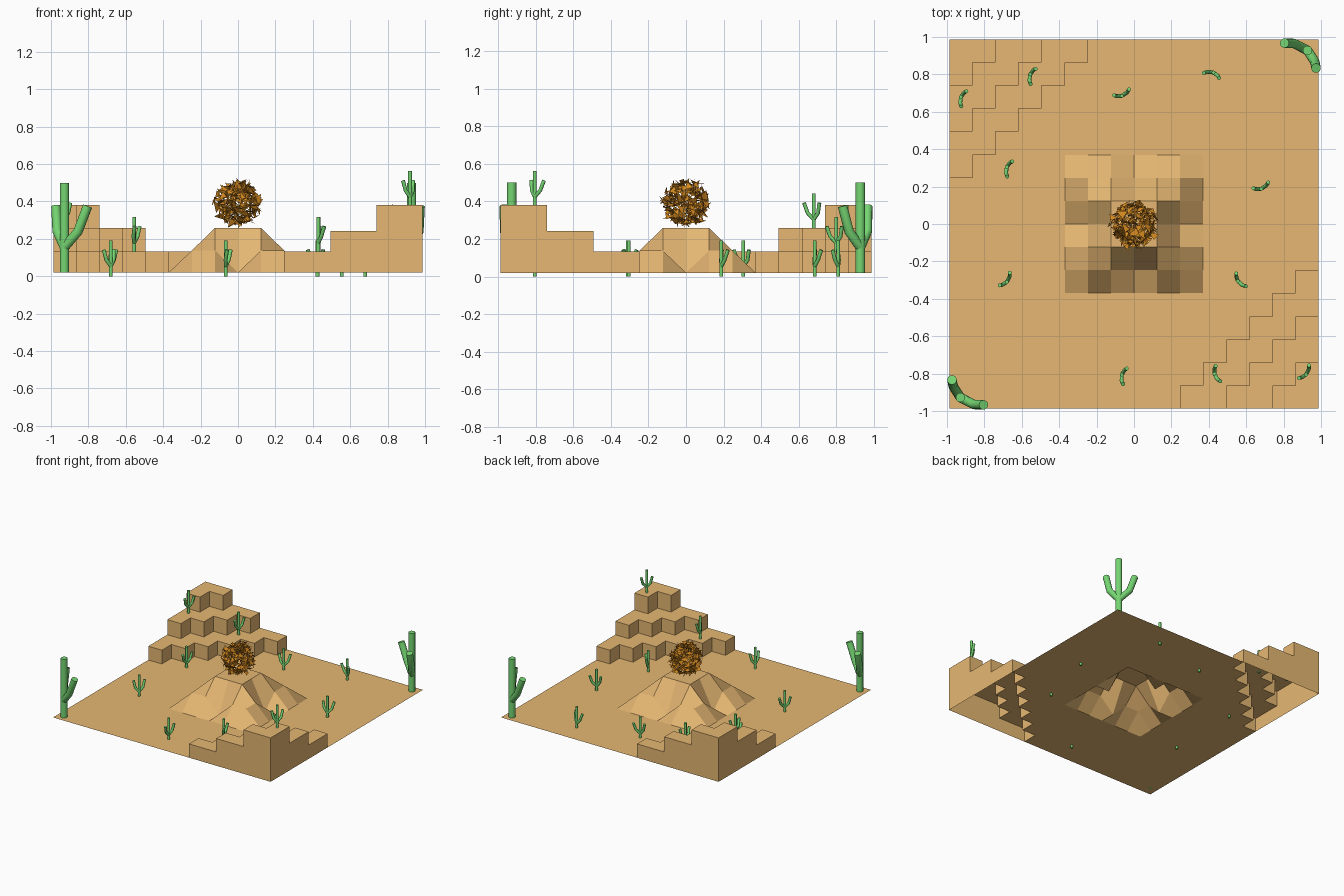
import bpy, bmesh, math, random
from mathutils import Vector

if "Cube" in bpy.data.objects:
    bpy.data.objects.remove(bpy.data.objects["Cube"])

random.seed(4)
C = 1.974 / 16         # size of one ground cell
FLOOR = 0.02


def material(name, rgb):
    m = bpy.data.materials.new(name)
    m.diffuse_color = (*rgb, 1)
    m.use_nodes = True
    m.node_tree.nodes["Principled BSDF"].inputs["Base Color"].default_value = m.diffuse_color
    return m


SAND = material("sand", (0.79, 0.475, 0.17))
GREEN = material("cactus_green", (0.18, 0.67, 0.17))
ORANGE = material("dry_orange", (0.68, 0.26, 0.015))


def finish(bm, name, mat, merge=True):
    if merge:
        bmesh.ops.remove_doubles(bm, verts=bm.verts, dist=1e-4)
    me = bpy.data.meshes.new(name)
    bm.to_mesh(me)
    bm.free()
    me.materials.append(mat)
    ob = bpy.data.objects.new(name, me)
    bpy.context.collection.objects.link(ob)
    return ob


# desert floor with two stepped corners, open beneath and open under the hill
def height(i, j):
    if not (0 <= i < 16 and 0 <= j < 16):
        return FLOOR
    for d, middle_z in ((i + 15 - j, 0.257), (15 - i + j, 0.243)):
        if d <= 1:
            return 0.38
        if d <= 3:
            return middle_z
        if d <= 5:
            return 0.133
    return FLOOR


bm = bmesh.new()


def quad(*pts):
    bm.faces.new([bm.verts.new(p) for p in pts])


for i in range(16):
    for j in range(16):
        x0, y0 = (i - 8) * C, (j - 8) * C
        x1, y1 = x0 + C, y0 + C
        h = height(i, j)
        if not (5 <= i <= 10 and 5 <= j <= 10):
            quad((x0, y0, h), (x1, y0, h), (x1, y1, h), (x0, y1, h))
        # risers down to each lower neighbour
        for di, dj, a, b in ((1, 0, (x1, y0), (x1, y1)), (-1, 0, (x0, y1), (x0, y0)),
                             (0, 1, (x1, y1), (x0, y1)), (0, -1, (x0, y0), (x1, y0))):
            n = height(i + di, j + dj)
            if n < h - 1e-4:
                quad((*a, n), (*b, n), (*b, h), (*a, h))
finish(bm, "desert_floor", SAND)


# hill: flat top, sloping sides, a gully in the middle of each side
def hill_z(i, j):
    ring = max(abs(i), abs(j))
    if ring <= 1:
        return 0.258
    if ring == 2 and 0 not in (i, j):
        return 0.138
    return FLOOR


bm = bmesh.new()
for i in range(-3, 3):
    for j in range(-3, 3):
        quad(*[(a * C, b * C, hill_z(a, b))
               for a, b in ((i, j), (i + 1, j), (i + 1, j + 1), (i, j + 1))])
finish(bm, "hill", SAND)

# tumbleweed: a ball broken into loose, tilted shards
bm = bmesh.new()
bmesh.ops.create_icosphere(bm, subdivisions=3, radius=0.112)
bmesh.ops.split_edges(bm, edges=bm.edges)
for v in bm.verts:
    jitter = Vector([random.uniform(-0.018, 0.018) for _ in range(3)])
    v.co = (v.co + jitter) * random.uniform(0.72, 1.17)
    v.co.z += 0.388
finish(bm, "tumbleweed", ORANGE, merge=False)


# cactus: trunk and two bent arms, curling back to one side
def cactus_curve(name):
    cu = bpy.data.curves.new(name, 'CURVE')
    cu.dimensions = '3D'
    cu.bevel_depth = 0.0255
    cu.bevel_resolution = 4
    cu.use_fill_caps = True
    cu.materials.append(GREEN)
    paths = [[(0, 0, 0), (0, 0, 0.48)],
             [(0, 0, 0.135), (-0.025, 0.078, 0.22), (-0.06, 0.115, 0.355)],
             [(0, 0, 0.135), (-0.015, -0.07, 0.22), (-0.035, -0.099, 0.355)]]
    for pts in paths:
        sp = cu.splines.new('POLY')
        sp.points.add(len(pts) - 1)
        sp.use_smooth = True
        for p, co in zip(sp.points, pts):
            p.co = (*co, 1)
    return cu


def place(curve, x, y, z, angle, scale):
    ob = bpy.data.objects.new(curve.name, curve)
    ob.location = (x, y, z)
    ob.rotation_euler.z = math.radians(angle)
    ob.scale = (scale,) * 3
    bpy.context.collection.objects.link(ob)


big = cactus_curve("big_cactus")
place(big, -0.928, -0.928, FLOOR, 225, 1)
place(big, 0.928, 0.928, FLOOR, 45, 1)

small = cactus_curve("small_cactus")
for x, y, z, angle in (
        (-0.925, 0.68, 0.25, 155), (-0.555, 0.80, 0.125, 155), (-0.68, 0.305, 0, 155),
        (-0.065, 0.685, 0, 285), (0.425, 0.81, 0, 65), (0.68, 0.188, 0, 285),
        (0.555, -0.305, 0, 210), (-0.68, -0.31, 0, 315), (-0.065, -0.805, 0, 160),
        (0.43, -0.80, 0.125, 190), (0.92, -0.805, 0.37, 315)):
    place(small, x, y, z, angle, 0.4)
